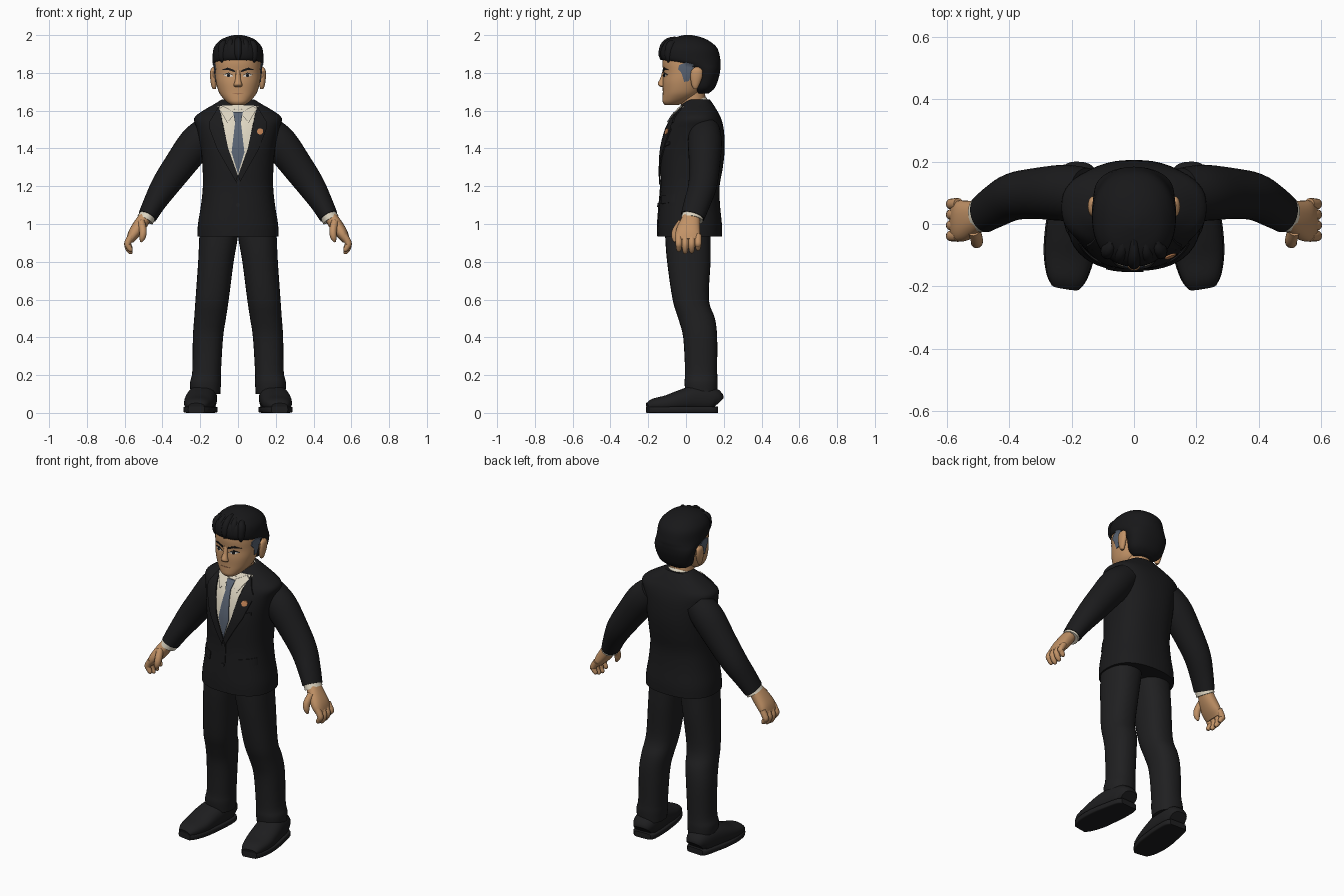
import bpy, bmesh, math
from mathutils import Vector
from mathutils.bvhtree import BVHTree

cube = bpy.data.objects.get("Cube")
if cube:
    bpy.data.objects.remove(cube, do_unlink=True)

made = []


def material(name, *rgb):
    mat = bpy.data.materials.new(name)
    mat.use_nodes = True
    mat.diffuse_color = (*rgb, 1)
    bsdf = next(n for n in mat.node_tree.nodes if n.type == 'BSDF_PRINCIPLED')
    bsdf.inputs["Base Color"].default_value = (*rgb, 1)
    bsdf.inputs["Roughness"].default_value = .8
    return mat


suit = material("suit black", .011, .011, .012)
cloth = material("trouser black", .014, .014, .015)
leather = material("shoe black", .013, .013, .014)
hair_black = material("hair black", .009, .009, .010)
skin = material("skin", .54, .29, .135)
linen = material("shirt cream", .72, .66, .53)
grey = material("slate grey", .10, .125, .17)
bronze = material("badge orange", .60, .25, .10)
white = material("eye white", .75, .72, .66)
lip = material("lip brown", .36, .17, .085)


def finish(name, bm, mat, mirror):
    bmesh.ops.recalc_face_normals(bm, faces=bm.faces[:])
    mesh = bpy.data.meshes.new(name)
    bm.to_mesh(mesh)
    bm.free()
    mesh.materials.append(mat)
    obj = bpy.data.objects.new(name, mesh)
    bpy.context.collection.objects.link(obj)
    if mirror:
        obj.modifiers.new("Mirror", 'MIRROR').use_mirror_merge = False
    made.append(obj)
    return obj


def spline(points, steps=4):
    """Smooth curve through rings of (x, y, z, radius, radius)."""
    pts = [Vector(p) for p in points]
    ext = [pts[0]] + pts + [pts[-1]]
    out = []
    for a, b, c, d in zip(ext, ext[1:], ext[2:], ext[3:]):
        for i in range(steps):
            t = i / steps
            out.append(b + (c - a) * (t / 2) + (a * 2 - b * 5 + c * 4 - d) * (t * t / 2)
                       + (b * 3 - a - c * 3 + d) * (t ** 3 / 2))
    return out + [pts[-1]]


def loft(name, rings, mat, ref='Y', level=False, power=2.0, sides=28, mirror=False):
    """Skin superellipse rings, level or square to their path."""
    side = Vector((ref == 'X', ref == 'Y', ref == 'Z'))
    rings = spline(rings)
    centres = [Vector(r[:3]) for r in rings]
    bm = bmesh.new()
    rows = []
    for i, r in enumerate(rings):
        tangent = centres[min(i + 1, len(rings) - 1)] - centres[max(i - 1, 0)]
        t = Vector((0, 0, 1)) if level else tangent.normalized()
        u = side.cross(t).normalized()
        v = t.cross(u)
        row = []
        for k in range(sides):
            ang = math.tau * k / sides
            c, s = math.cos(ang), math.sin(ang)
            c = math.copysign(abs(c) ** (2 / power), c)
            s = math.copysign(abs(s) ** (2 / power), s)
            row.append(bm.verts.new(centres[i] + u * c * max(r[3], .002) + v * s * max(r[4], .002)))
        rows.append(row)
    for lo, hi in zip(rows, rows[1:]):
        for k in range(sides):
            j = (k + 1) % sides
            bm.faces.new((lo[k], lo[j], hi[j], hi[k]))
    bm.faces.new(rows[0])
    bm.faces.new(rows[-1])
    return finish(name, bm, mat, mirror)


def stack(name, rows, mat, power=2.0, sides=40):
    """Level loft from rows of (height, front, back, half width)."""
    rings = [(0, (f + b) / 2, z, a, (b - f) / 2) for z, f, b, a in rows]
    return loft(name, rings, mat, level=True, power=power, sides=sides)


def plate(name, outline, targets, mat, lift=.004, axis=1, mirror=True):
    """Thin plate draped on the targets, seen from the front (1) or the left (0)."""
    graph = bpy.context.evaluated_depsgraph_get()
    trees = [BVHTree.FromObject(t, graph) for t in targets]
    out = Vector((0, -1, 0)) if axis else Vector((1, 0, 0))
    bm = bmesh.new()
    bm.faces.new([bm.verts.new((p, 0, z) if axis else (0, p, z)) for p, z in outline])
    bmesh.ops.triangulate(bm, faces=bm.faces[:])
    bmesh.ops.subdivide_edges(bm, edges=bm.edges[:], cuts=7, use_grid_fill=True)
    for v in bm.verts:
        hits = [tree.ray_cast(v.co + out, -out) for tree in trees]
        hits = [h for h in hits if h[0]]
        if hits:
            v.co = min(hits, key=lambda h: h[3])[0]
        v.co += out * (lift - .007)
    geo = bmesh.ops.extrude_face_region(bm, geom=bm.faces[:], use_keep_orig=True)
    for v in geo["geom"]:
        if isinstance(v, bmesh.types.BMVert):
            v.co += out * .007
    return finish(name, bm, mat, mirror)


def disc(x, z, r):
    return [(x + r * math.cos(k * math.tau / 10), z + r * math.sin(k * math.tau / 10)) for k in range(10)]


# Jacket body and sleeves
jacket = stack("jacket", [
    (.935, -.15, .19, .215), (1, -.15, .19, .212), (1.1, -.142, .18, .196), (1.2, -.134, .178, .186),
    (1.3, -.135, .195, .188), (1.4, -.13, .205, .197), (1.5, -.105, .2, .217), (1.56, -.075, .185, .232),
    (1.6, -.045, .165, .185), (1.635, -.02, .143, .125), (1.66, .01, .125, .085)], suit, power=2.4, sides=48)
loft("sleeve", [(.15, .1, 1.5, .08, .08), (.22, .1, 1.43, .092, .09), (.31, .098, 1.31, .084, .082),
                (.385, .088, 1.205, .074, .076), (.44, .06, 1.115, .06, .07), (.48, .035, 1.04, .05, .064)],
     suit, mirror=True)
loft("shirt_cuff", [(.465, .04, 1.068, .042, .055), (.491, .032, 1.022, .046, .059)], linen, mirror=True)

# Hands
loft("palm", [(.483, .033, 1.05, .032, .042), (.515, .02, 1, .036, .055), (.55, .01, .95, .032, .066),
              (.573, .01, .912, .02, .062)], skin, power=2.4, mirror=True)
for i, label in enumerate(("index", "middle", "ring", "little")):
    y = -.038 + i * .034
    drop = (.012, 0, .004, .018)[i]
    loft(label + "_finger", [(.562, y, .94, .018, .019), (.584, y, .9, .018, .018),
                             (.58, y, .87 + drop, .016, .016), (.568, y, .85 + drop, .012, .012),
                             (.563, y, .842 + drop, .004, .004)], skin, sides=12, mirror=True)
loft("thumb", [(.512, -.02, 1.01, .02, .022), (.503, -.052, .965, .02, .021), (.506, -.06, .93, .017, .017),
               (.513, -.058, .905, .006, .006)], skin, sides=12, mirror=True)

# Trousers and shoes
loft("trouser_leg", [(.1, .01, 1, .1, .12), (.103, .01, .93, .102, .12), (.117, .015, .8, .094, .115),
                     (.137, .025, .6, .088, .096), (.148, .056, .5, .084, .097), (.159, .075, .4, .08, .09),
                     (.166, .08, .22, .076, .085), (.172, .08, .16, .082, .088), (.172, .082, .1, .078, .083)],
     cloth, level=True, power=2.3, mirror=True)
shoe = [(.178, .168, .05, .05, .042), (.18, .14, .07, .068, .064), (.19, .05, .075, .078, .07),
        (.2, -.02, .066, .081, .058), (.208, -.1, .05, .078, .044), (.215, -.17, .042, .062, .034),
        (.22, -.204, .034, .042, .018)]
loft("shoe", shoe, leather, ref='Z', power=2.4, mirror=True)
loft("shoe_sole", [(x, y, .017, a * 1.05, .017) for x, y, z, a, b in shoe], leather, ref='Z', power=7, mirror=True)

# Head, neck and ears
head = stack("head", [
    (1.63, -.112, -.04, .035), (1.645, -.123, 0, .058), (1.67, -.124, .05, .083), (1.7, -.123, .08, .102),
    (1.75, -.124, .1, .116), (1.8, -.12, .12, .122), (1.86, -.125, .13, .122), (1.92, -.11, .13, .11),
    (1.96, -.06, .1, .07)], skin, power=2.2)
loft("neck", [(0, .045, 1.56, .072, .07), (0, .04, 1.64, .07, .066), (0, .03, 1.74, .07, .066)], skin, level=True)
loft("ear", [(.126, .05, 1.715, .008, .01), (.128, .05, 1.735, .014, .02), (.131, .055, 1.78, .017, .032),
             (.133, .058, 1.815, .013, .028), (.13, .058, 1.83, .004, .01)], skin, level=True, sides=16, mirror=True)
loft("nose", [(0, -.115, 1.815, .012, .008), (0, -.123, 1.775, .013, .012), (0, -.13, 1.745, .02, .019),
              (0, -.127, 1.733, .023, .018), (0, -.12, 1.724, .014, .009)], skin, level=True, sides=16)

# Hair with swept back locks
hair = stack("hair", [
    (1.69, .05, .118, .065), (1.72, .035, .152, .103), (1.78, .035, .175, .121), (1.82, .01, .182, .128),
    (1.845, -.06, .183, .132), (1.87, -.128, .182, .135), (1.93, -.132, .166, .129), (1.97, -.1, .122, .098),
    (1.99, -.05, .075, .06), (2, -.01, .03, .02)], hair_black, power=2.2)
for i in range(-2, 3):
    x = i * .042
    low = 1.868 - .006 * abs(i)
    back = .045 - .03 * abs(i) / 2
    loft("hair_lock", [(x, -.128 + abs(x) * .45, low, .006, .006), (x, -.126 + abs(x) * .4, low + .03, .02, .02),
                       (x, -.108 + abs(x) * .3, 1.945 - abs(x) * .1, .026, .022),
                       (x * .85, -.06, 1.966 - abs(x) * .2, .026, .018), (x * .8, back, 1.966 - abs(x) * .2, .01, .008)],
         hair_black, ref='X', sides=12)
plate("grey_sideburn", [(-.042, 1.82), (-.036, 1.842), (0, 1.855), (.04, 1.845), (.042, 1.81), (.02, 1.8),
                        (.016, 1.757), (-.01, 1.752), (-.016, 1.79)], [head, hair], grey, axis=0)

# Face details
plate("eye", [(.024, 1.783), (.048, 1.796), (.078, 1.789), (.05, 1.777)], [head], white, .002)
plate("iris", disc(.05, 1.786, .009), [head], hair_black, .004)
plate("upper_lid", [(.02, 1.784), (.048, 1.796), (.082, 1.789), (.05, 1.802)], [head], hair_black, .004)
plate("eyebrow", [(.016, 1.803), (.052, 1.816), (.09, 1.815), (.055, 1.828), (.018, 1.815)], [head], hair_black)
plate("mouth", [(0, 1.694), (.032, 1.692), (0, 1.686)], [head], lip, .002)

# Shirt, collar and tie
plate("shirt_front", [(0, 1.255), (.055, 1.4), (.085, 1.52), (.108, 1.625), (0, 1.63)], [jacket], linen, .003)
loft("shirt_collar", [(0, .05, 1.595, .098, .092), (0, .03, 1.64, .083, .082)], linen)
plate("collar_wing", [(.012, 1.59), (.08, 1.625), (.1, 1.61), (.056, 1.535)], [jacket], linen, .011)
plate("tie_blade", [(-.014, 1.55), (.014, 1.55), (.034, 1.38), (0, 1.265), (-.034, 1.38)],
      [jacket], grey, .008, mirror=False)
plate("tie_knot", [(-.026, 1.592), (.026, 1.592), (.016, 1.54), (-.016, 1.54)], [jacket], grey, .014, mirror=False)

# Lapels, pockets, seam, buttons and badge
plate("lapel", [(.1, 1.627), (.152, 1.54), (.118, 1.522), (.15, 1.502), (.112, 1.4), (.012, 1.225),
                (0, 1.255), (.052, 1.4), (.08, 1.52)], [jacket], suit, .01)
plate("pocket_flap", [(.095, 1.15), (.175, 1.158), (.178, 1.115), (.098, 1.105)], [jacket], suit, .006)
plate("breast_pocket", [(.09, 1.405), (.15, 1.42), (.15, 1.438), (.09, 1.423)], [jacket], suit, .006, mirror=False)
plate("front_overlap", [(0, 1.235), (.012, 1.225), (.012, .96), (.03, .937), (-.09, .937), (-.06, 1.1)],
      [jacket], suit, .004, mirror=False)
for z in (1.22, 1.1):
    plate("button", disc(0, z, .011), [jacket], leather, .01, mirror=False)
plate("lapel_badge", disc(.117, 1.49, .017), [jacket], bronze, .015, mirror=False)

# Smooth shading with sharp edges kept
bpy.ops.object.select_all(action='DESELECT')
for obj in made:
    obj.select_set(True)
bpy.context.view_layer.objects.active = made[0]
bpy.ops.object.shade_smooth_by_angle(angle=math.radians(40))
